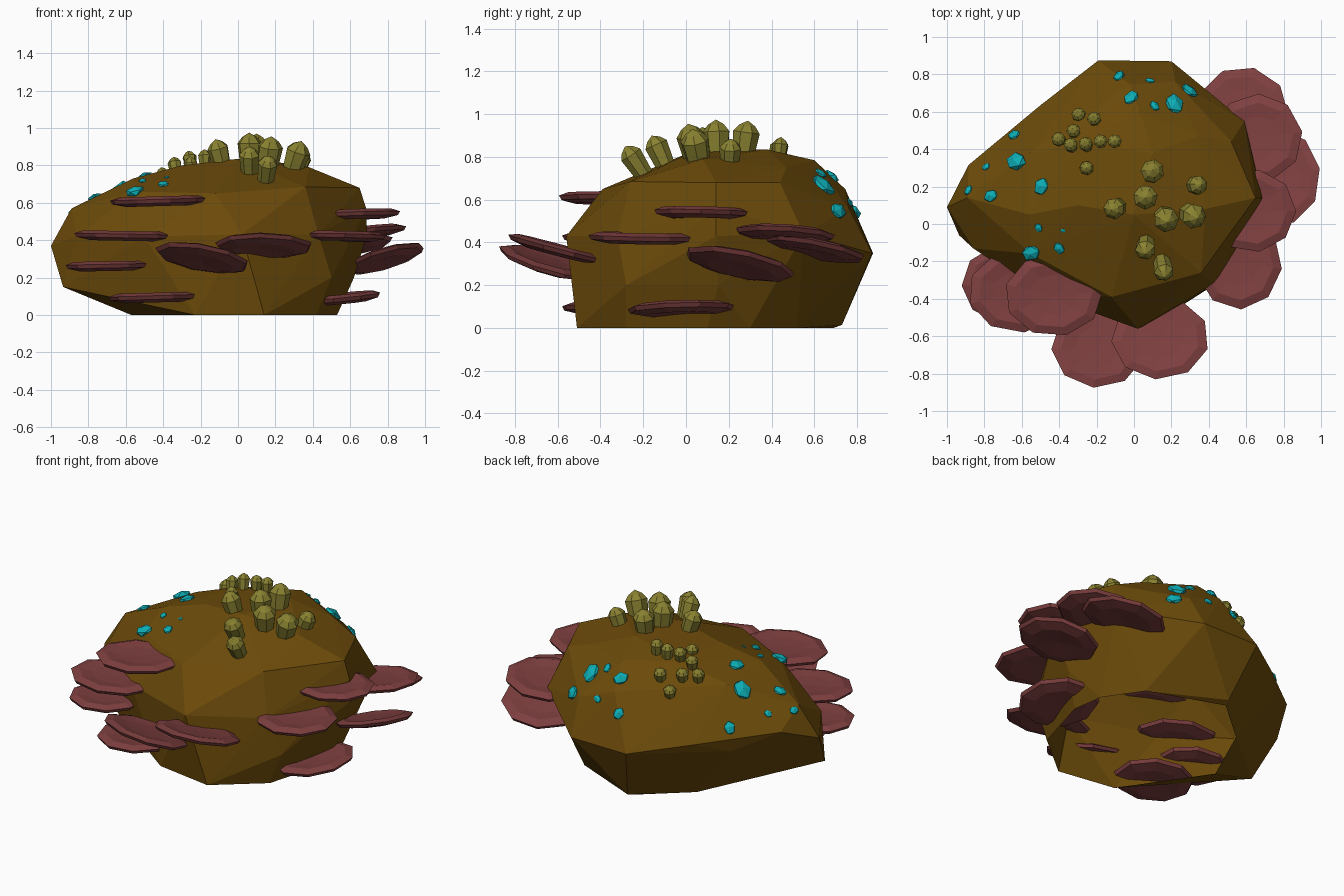
import bpy, bmesh, math, random
from mathutils import Vector, Matrix
from mathutils.bvhtree import BVHTree

if "Cube" in bpy.data.objects:
    bpy.data.objects.remove(bpy.data.objects["Cube"])

random.seed(4)

def material(name, col):
    m = bpy.data.materials.new(name)
    m.diffuse_color = (*col, 1)
    m.use_nodes = True
    m.node_tree.nodes["Principled BSDF"].inputs["Base Color"].default_value = m.diffuse_color
    return m

BROWN = material("earth_brown", (0.15, 0.07, 0.003))
ROSE = material("shelf_rose", (0.21, 0.05, 0.05))
OLIVE = material("olive", (0.25, 0.22, 0.03))
CYAN = material("cyan", (0.004, 0.42, 0.46))

def finish(bm, name, mat):
    bmesh.ops.recalc_face_normals(bm, faces=bm.faces)
    me = bpy.data.meshes.new(name)
    bm.to_mesh(me)
    bm.free()
    ob = bpy.data.objects.new(name, me)
    bpy.context.collection.objects.link(ob)
    me.materials.append(mat)
    return ob

def lathe(name, profile, sides, matrix, mat):
    """Closed low-poly revolve of (radius, height); end radii are zero."""
    bm = bmesh.new()
    ph = random.uniform(0, math.tau)
    rings = []
    for r, h in profile:
        if r == 0:
            rings.append([bm.verts.new((0, 0, h))] * sides)
        else:
            rings.append([bm.verts.new((r * math.cos(ph + math.tau * i / sides),
                                        r * math.sin(ph + math.tau * i / sides), h))
                          for i in range(sides)])
    for a, b in zip(rings, rings[1:]):
        for i in range(sides):
            j = (i + 1) % sides
            bm.faces.new(list(dict.fromkeys((a[i], a[j], b[j], b[i]))))
    bmesh.ops.transform(bm, matrix=matrix, verts=bm.verts)
    return finish(bm, name, mat)

def aim(direction):
    return Vector(direction).to_track_quat('Z', 'Y').to_matrix().to_4x4()

# Boulder: convex shell, open underneath
floor = [(-.57, .05), (-.23, -.45), (.14, -.51), (.42, -.28), (.53, .1),
         (.5, .3), (.35, .52), (-.11, .69), (-.39, .45)]
belt = [(-.935, -.06, .15), (-1, .09, .37), (-.86, -.13, .42), (-.5, -.37, .42),
        (.02, -.56, .43), (.43, -.32, .43), (.5, -.28, .2), (.69, .14, .43), (.62, .15, .2),
        (.59, .55, .44), (.2, .87, .35), (-.19, .875, .35), (-.1, .73, .015),
        (-.5, .635, .40), (-.65, .48, .34), (-.885, .315, .46), (-.89, .14, .57)]
dome = [(-.12, -.39, .65), (.36, -.26, .685), (.65, .14, .68), (.685, .14, .57),
        (.52, .44, .68), (-.55, -.16, .66), (-.56, .05, .73), (-.56, .38, .7),
        (-.3, .1, .80), (0, .05, .835), (.38, .08, .79), (.1, .38, .835),
        (-.28, .43, .79), (.03, .6, .785), (.34, .47, .75), (-.02, .745, .65),
        (.22, .76, .56)]
bm = bmesh.new()
for p in [(x, y, 0) for x, y in floor] + belt + dome:
    bm.verts.new(p)
hull = bmesh.ops.convex_hull(bm, input=bm.verts)
spare = {v for v in hull["geom_interior"] + hull["geom_unused"]
         if isinstance(v, bmesh.types.BMVert)}
bmesh.ops.delete(bm, geom=list(spare), context='VERTS')
bm.faces.ensure_lookup_table()
under = [f for f in bm.faces if all(v.co.z < .001 for v in f.verts)]
bvh = BVHTree.FromBMesh(bm)
bmesh.ops.delete(bm, geom=under, context='FACES')
finish(bm, "boulder", BROWN)

def surface(x, y):
    hit, n, _, _ = bvh.ray_cast(Vector((x, y, 3)), Vector((0, 0, -1)))
    if hit is None:
        hit, n, _, _ = bvh.find_nearest(Vector((x, y, .5)))
    return hit, (n if n.z > 0 else -n)

# Shelf fungi: centre, radii, slope along x and y
shelves = [
    ((-.43, -.38, .61), .255, .215, .03, 0), ((-.62, -.36, .425), .26, .215, -.02, 0),
    ((-.70, -.32, .263), .215, .2, .02, 0), ((-.45, -.36, .095), .235, .22, .03, 0),
    ((-.19, -.655, .305), .245, .215, -.17, -.30), ((.14, -.61, .37), .255, .215, -.02, -.27),
    ((.78, .25, .30), .21, .25, .28, -.2), ((.66, .46, .44), .235, .23, .12, -.06),
    ((.58, .6, .37), .24, .235, .14, -.2), ((.63, .07, .54), .23, .215, .03, -.02),
    ((.56, -.21, .422), .225, .24, -.02, -.02), ((.55, -.02, .09), .215, .25, .1, .03)]
cap = [(0, .010), (.5, .014), (.8, .024), (1, .008), (.95, -.012), (.65, -.028), (0, -.02)]
for i, (c, rx, ry, sx, sy) in enumerate(shelves):
    shear = Matrix(((rx * 1.03, 0, 0, c[0]), (0, ry * 1.03, 0, c[1]),
                    (sx * rx, sy * ry, 1, c[2]), (0, 0, 0, 1)))
    lathe(f"shelf_fungus_{i}", cap, 9, shear, ROSE)

def stalk(name, tip, d, r, length):
    prof = [(0, -length), (r * .7, -length), (r, -r * .85), (r * .6, -r * .35), (0, 0)]
    lathe(name, prof, 7, Matrix.Translation(tip) @ aim(d), OLIVE)

# Large stalks: tip position and radius
stalks = [(.10, .29, .97, .064), (.06, .14, .975, .066), (.36, .21, .885, .052),
          (.18, .01, .955, .068), (.34, .03, .93, .068), (-.12, .075, .94, .058),
          (.06, -.16, .90, .056), (.165, -.285, .85, .054)]
for i, (x, y, z, r) in enumerate(stalks):
    tip = Vector((x, y, z))
    stalk(f"stalk_{i}", tip, (tip - Vector((.08, .18, .15))).normalized(), r, .23)

# Small buds on the rear of the dome
buds = [(-.41, .465), (-.345, .435), (-.265, .44), (-.18, .445), (-.105, .445),
        (-.33, .51), (-.305, .6), (-.22, .575), (-.255, .3)]
for i, (x, y) in enumerate(buds):
    hit, n = surface(x, y)
    d = (n + Vector((0, 0, 1.2))).normalized()
    stalk(f"bud_{i}", hit + Vector((0, 0, .09 if i < 8 else .05)), d, .038, .12)

# Cyan nodules scattered on the surface: x, y, radius
nodules = [(-.08, .79, .032), (.085, .765, .024), (-.015, .675, .04), (.11, .63, .028),
           (.215, .64, .056), (.295, .71, .043), (-.64, .475, .035), (-.79, .305, .022),
           (-.885, .18, .025), (-.765, .15, .035), (-.63, .335, .053), (-.495, .2, .042),
           (-.51, -.02, .022), (-.38, -.035, .012), (-.4, -.13, .03), (-.55, -.155, .044)]
for i, (x, y, r) in enumerate(nodules):
    hit, n = surface(x, y)
    bm = bmesh.new()
    bmesh.ops.create_icosphere(bm, subdivisions=1, radius=1)
    m = (Matrix.Translation(hit) @ aim(n) @ Matrix.Rotation(random.uniform(0, 6), 4, 'Z')
         @ Matrix.Diagonal((r * 1.25, r, r * .62, 1)))
    bmesh.ops.transform(bm, matrix=m, verts=bm.verts)
    finish(bm, f"nodule_{i}", CYAN)
